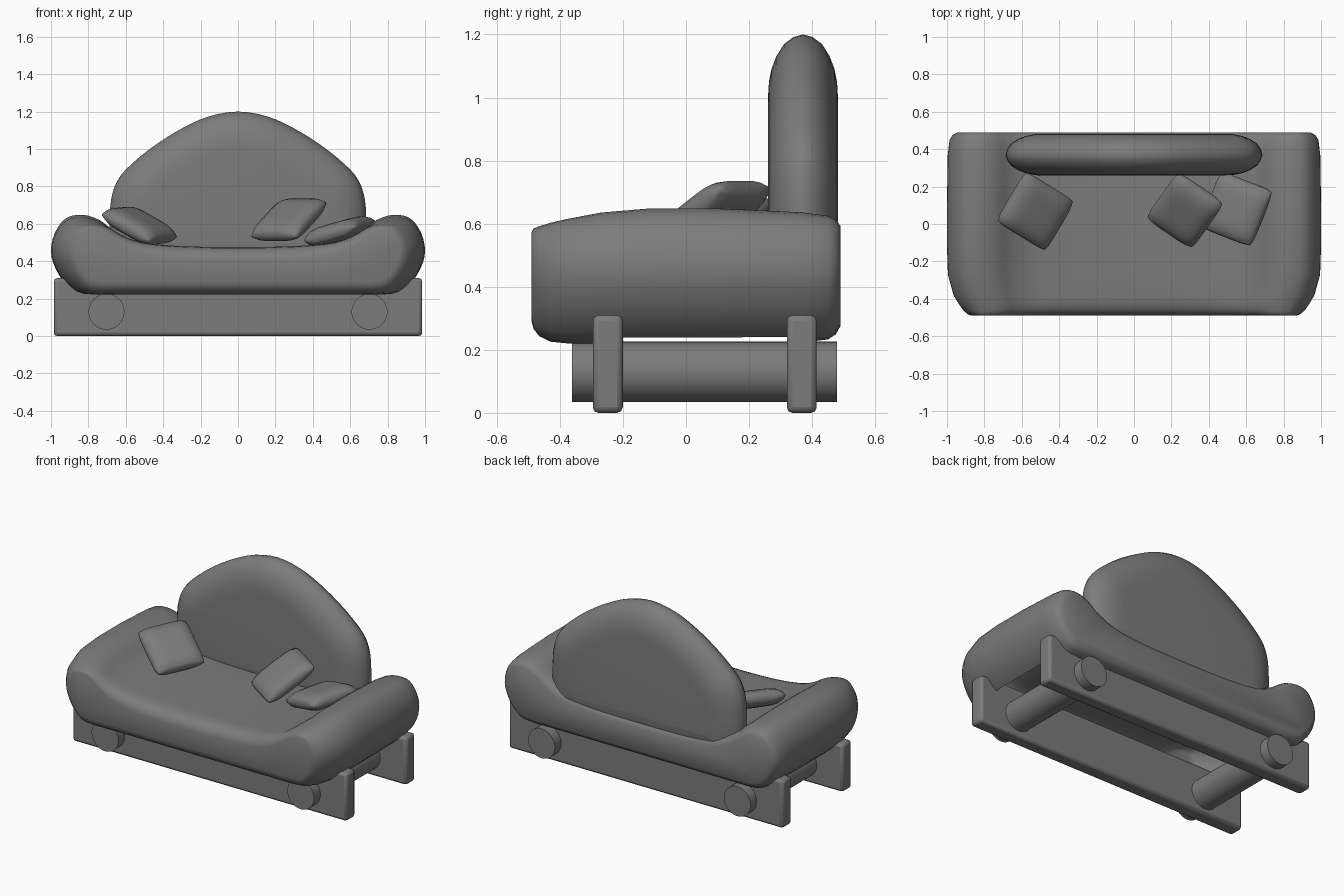
import bpy, bmesh, math
from mathutils import Vector, Matrix

if "Cube" in bpy.data.objects:
    bpy.data.objects.remove(bpy.data.objects["Cube"])

GREY = (0.2, 0.2, 0.2, 1)
mat = bpy.data.materials.new("grey fabric")
mat.use_nodes = True
mat.diffuse_color = GREY
bsdf = mat.node_tree.nodes["Principled BSDF"]
bsdf.inputs["Base Color"].default_value = GREY
bsdf.inputs["Roughness"].default_value = 0.8


def finish(bm, name, bevel=0, angle=40):
    bmesh.ops.recalc_face_normals(bm, faces=bm.faces)
    mesh = bpy.data.meshes.new(name)
    bm.to_mesh(mesh)
    bm.free()
    mesh.materials.append(mat)
    obj = bpy.data.objects.new(name, mesh)
    bpy.context.collection.objects.link(obj)
    if bevel:
        mod = obj.modifiers.new("soft edges", 'BEVEL')
        mod.width, mod.segments = bevel, 2
    bpy.ops.object.select_all(action='DESELECT')
    obj.select_set(True)
    bpy.context.view_layer.objects.active = obj
    bpy.ops.object.shade_smooth_by_angle(angle=math.radians(angle))


def smooth_loop(half, steps=3):
    """Mirror a half outline over x and round it with a closed spline."""
    pts = [Vector(p) for p in half]
    pts += [Vector((-p.x, p.y)) for p in reversed(pts) if p.x > 0.001]
    n, out = len(pts), []
    for i in range(n):
        a, b, c, d = (pts[(i + k) % n] for k in (-1, 0, 1, 2))
        for s in range(steps):
            t = s / steps
            out.append(0.5 * (2 * b + (c - a) * t + (2 * a - 5 * b + 4 * c - d) * t ** 2
                              + (3 * b - a - 3 * c + d) * t ** 3))
    return out


def inset_loop(loop, d):
    """Shrink a clockwise outline by d along its normals."""
    n, out = len(loop), []
    for i, p in enumerate(loop):
        t = (loop[(i + 1) % n] - loop[i - 1]).normalized()
        out.append(p + Vector((t.y, -t.x)) * d)
    return out


def loft(half, sections):
    """Stack outlines along y: (y, inset, width factor, drop of the upper part)."""
    loop = smooth_loop(half)
    bm = bmesh.new()
    rings = []
    for y, d, sx, drop in sections:
        rings.append([bm.verts.new((p.x * sx, y, p.y - drop * max(0, (p.y - 0.48) / 0.17)))
                      for p in inset_loop(loop, d)])
    n = len(loop)
    for r, q in zip(rings, rings[1:]):
        for i in range(n):
            j = (i + 1) % n
            bm.faces.new((r[i], r[j], q[j], q[i]))
    bm.faces.new(rings[0])
    bm.faces.new(rings[-1])
    bmesh.ops.recalc_face_normals(bm, faces=bm.faces)
    return bm


# Seat with rolled arms in one soft body
seat_half = [(0, 0.475), (0.2, 0.477), (0.4, 0.487), (0.55, 0.51), (0.66, 0.56), (0.74, 0.62),
             (0.83, 0.648), (0.92, 0.63), (0.98, 0.55), (1.0, 0.45), (0.975, 0.36),
             (0.92, 0.28), (0.83, 0.226), (0.6, 0.222), (0.3, 0.222), (0, 0.222)]
seat = loft(seat_half, [
    (-0.49, 0.07, 0.935, 0.01), (-0.483, 0.045, 0.93, 0.025), (-0.465, 0.022, 0.93, 0.04),
    (-0.43, 0.005, 0.94, 0.042), (-0.38, 0, 0.965, 0.034), (-0.27, 0, 0.995, 0.013),
    (-0.12, 0, 1, 0), (0.1, 0, 1, 0), (0.367, 0.002, 0.998, 0.01), (0.45, 0.012, 0.998, 0.012),
    (0.475, 0.028, 0.998, 0.01), (0.49, 0.055, 0.998, 0)])
# Hollow underside between the planks
open_faces = [f for f in seat.faces if f.normal.z < -0.95
              and -0.28 < f.calc_center_median().y < 0.37]
bmesh.ops.delete(seat, geom=open_faces, context='FACES')
finish(seat, "seat_body", angle=50)

# Domed backrest with a rounded rim
back_half = [(0, 1.2), (0.16, 1.173), (0.3, 1.11), (0.43, 1.03), (0.54, 0.945), (0.63, 0.855),
             (0.672, 0.76), (0.685, 0.65), (0.68, 0.5), (0.62, 0.36), (0.4, 0.32), (0, 0.32)]
rim = [(0.111, 0.2), (0.108, 0.15), (0.1, 0.11), (0.085, 0.07), (0.06, 0.03), (0.03, 0.008)]
mid = 0.371
finish(loft(back_half, [(mid - y, d, 1, 0) for y, d in rim] + [(mid, 0, 1, 0)]
            + [(mid + y, d, 1, 0) for y, d in reversed(rim)]), "backrest", angle=50)


# Loose cushions
def cushion(name, centre, u, v, thick):
    u, v = Vector(u), Vector(v)
    w = u.cross(v).normalized() * thick
    bm = bmesh.new()
    bmesh.ops.create_cube(bm, size=2)
    bmesh.ops.subdivide_edges(bm, edges=bm.edges[:], cuts=9, use_grid_fill=True)
    for vert in bm.verts:
        x, y, z = vert.co
        puff = (1 - 0.45 * abs(x) ** 5) * (1 - 0.45 * abs(y) ** 5)
        side = 1 - 0.06 * z * z
        px, py = x * side * (1 - 0.05 * y ** 6), y * side * (1 - 0.05 * x ** 6)
        vert.co = Vector(centre) + (u * px + v * py + w * z * puff) / 2
    finish(bm, name, angle=70)


cushion("right_cushion", (-0.527, 0.068, 0.59), (0.16, 0.27, 0.02), (0.26, -0.16, -0.15), 0.105)
cushion("middle_cushion", (0.272, 0.072, 0.622), (0.25, -0.17, 0), (0.17, 0.24, 0.19), 0.105)
cushion("left_cushion", (0.545, 0.08, 0.56), (0.28, -0.11, 0.08), (0.12, 0.3, 0.03), 0.105)

# Base planks running side to side
for name, y in (("front_plank", -0.248), ("back_plank", 0.367)):
    bm = bmesh.new()
    bmesh.ops.create_cube(bm, size=1)
    bmesh.ops.transform(bm, verts=bm.verts, matrix=Matrix.Translation((0, y, 0.155))
                        @ Matrix.Diagonal((1.97, 0.095, 0.31, 1)))
    finish(bm, name, bevel=0.018, angle=30)

# Round rails running front to back through the planks
for name, x in (("left_rail", 0.703), ("right_rail", -0.703)):
    bm = bmesh.new()
    bmesh.ops.create_cone(bm, cap_ends=True, segments=40, radius1=0.096, radius2=0.096, depth=0.84)
    bmesh.ops.transform(bm, verts=bm.verts, matrix=Matrix.Translation((x, 0.059, 0.13))
                        @ Matrix.Rotation(math.pi / 2, 4, 'X'))
    finish(bm, name)
